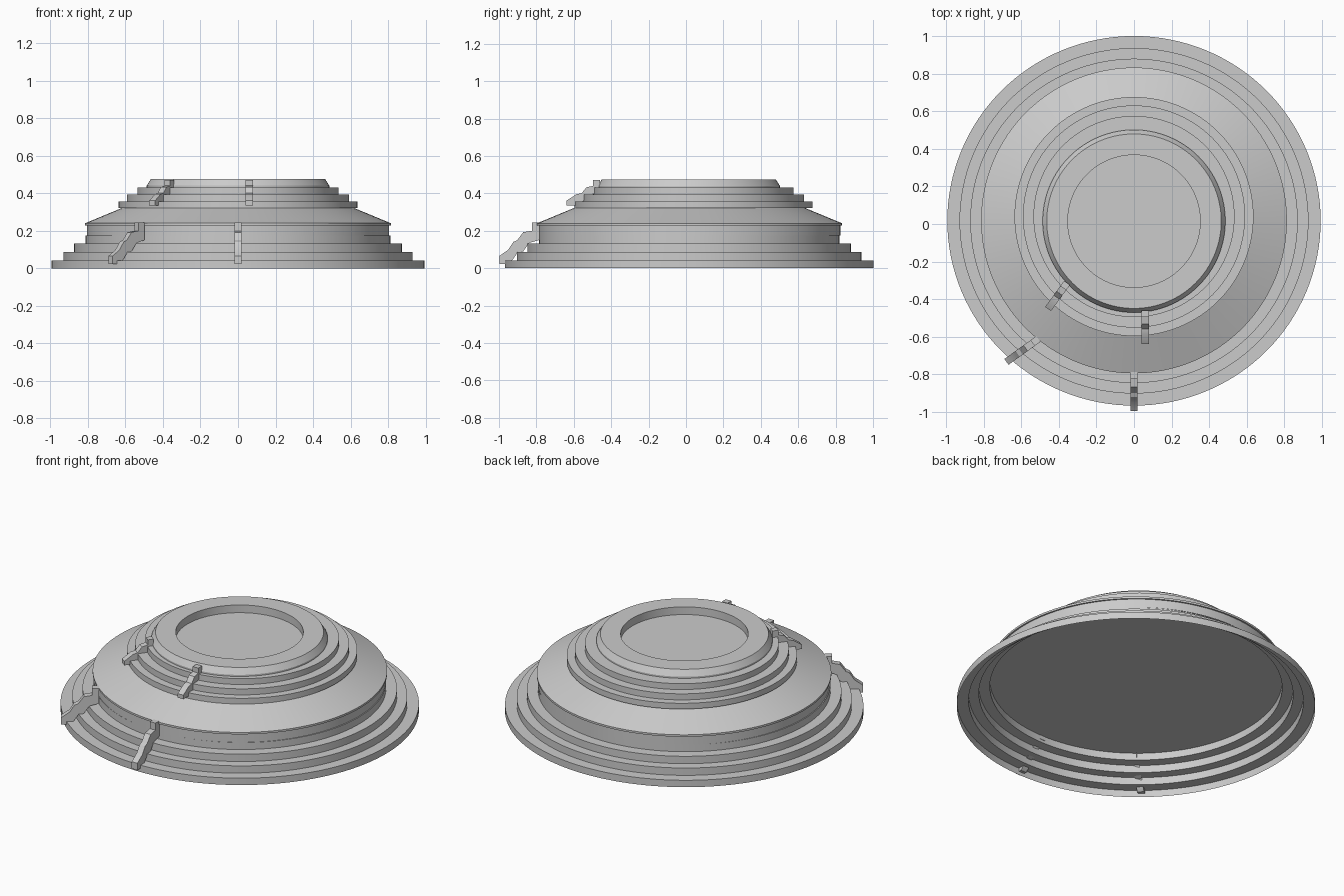
import bpy, bmesh, math
from mathutils import Vector

if "Cube" in bpy.data.objects:
    bpy.data.objects.remove(bpy.data.objects["Cube"])

SEG = 128


def finish(bm, name):
    bmesh.ops.recalc_face_normals(bm, faces=bm.faces)
    me = bpy.data.meshes.new(name)
    bm.to_mesh(me)
    bm.free()
    ob = bpy.data.objects.new(name, me)
    bpy.context.collection.objects.link(ob)
    bpy.ops.object.select_all(action='DESELECT')
    ob.select_set(True)
    bpy.context.view_layer.objects.active = ob
    bpy.ops.object.shade_smooth_by_angle(angle=math.radians(25))
    return ob


def lathe(name, profile, cy, y_scale=1.0, cap_end=False):
    """Revolve (radius, z) points about a vertical axis at y = cy."""
    bm = bmesh.new()
    rings = []
    for r, z in profile:
        rings.append([bm.verts.new((r * math.cos(2 * math.pi * i / SEG),
                                    cy + y_scale * r * math.sin(2 * math.pi * i / SEG), z))
                      for i in range(SEG)])
    for a, b in zip(rings, rings[1:]):
        for i in range(SEG):
            j = (i + 1) % SEG
            bm.faces.new((a[i], a[j], b[j], b[i]))
    if cap_end:
        bm.faces.new(rings[-1])
    return finish(bm, name)


def tiers(radii, heights):
    """Stepped profile: one riser per radius."""
    pts = []
    for r, z0, z1 in zip(radii, heights, heights[1:]):
        pts += [(r, z0), (r, z1)]
    return pts


def stair(name, outer, inner, profile, width=0.038):
    """Extrude a side profile (distance, z) along a line from outer to inner."""
    o, n = Vector(outer), Vector(inner)
    d = (n - o).normalized()
    side = Vector((-d.y, d.x)) * width / 2
    bm = bmesh.new()
    left, right = [], []
    for t, z in profile:
        p = o.lerp(n, t)
        left.append(bm.verts.new((*(p + side), z)))
        right.append(bm.verts.new((*(p - side), z)))
    bm.faces.new(left)
    bm.faces.new(right[::-1])
    k = len(left)
    for i in range(k):
        j = (i + 1) % k
        bm.faces.new((left[i], right[i], right[j], left[j]))
    return finish(bm, name)


# Hollow stepped base with a flat ceiling inside
base = tiers([0.995, 0.93, 0.873, 0.812], [0, 0.042, 0.087, 0.132, 0.175])
lathe("stepped_base", base, 0.017, 0.99, cap_end=True)

# Drum wall and sloping shoulder
lathe("drum_and_shoulder",
      [(0.806, 0.175), (0.806, 0.228), (0.815, 0.228), (0.815, 0.24), (0.61, 0.325)], 0.019)

# Upper tiers
upper = tiers([0.637, 0.592, 0.536], [0.322, 0.357, 0.394, 0.43])
lathe("upper_tiers", upper + [(0.45, 0.43)], 0.04)

# Raised rim around the sunken floor
lathe("top_rim", [(0.487, 0.425), (0.487, 0.44), (0.465, 0.475), (0.353, 0.475), (0.353, 0.428)],
      0.015, cap_end=True)

# Stairs crossing the lower and upper tiers
low = [(0, 0.022), (0, 0.065), (0.22, 0.098), (0.35, 0.14), (0.45, 0.15), (0.6, 0.192),
       (0.82, 0.2), (0.82, 0.243), (1, 0.243), (1, 0.15), (0.75, 0.135),
       (0.6, 0.09), (0.45, 0.08), (0.3, 0.035), (0.22, 0.022)]
high = [(0, 0.335), (0, 0.36), (0.3, 0.395), (0.45, 0.4), (0.6, 0.432),
        (0.8, 0.44), (0.8, 0.47), (1, 0.47), (1, 0.41), (0.7, 0.39), (0.35, 0.335)]
stair("lower_front_stair", (0, -0.998), (0, -0.785), low)
stair("lower_left_stair", (-0.68, -0.735), (-0.51, -0.613), low)
stair("upper_front_stair", (0.06, -0.64), (0.06, -0.46), high)
stair("upper_left_stair", (-0.458, -0.453), (-0.357, -0.314), high)
